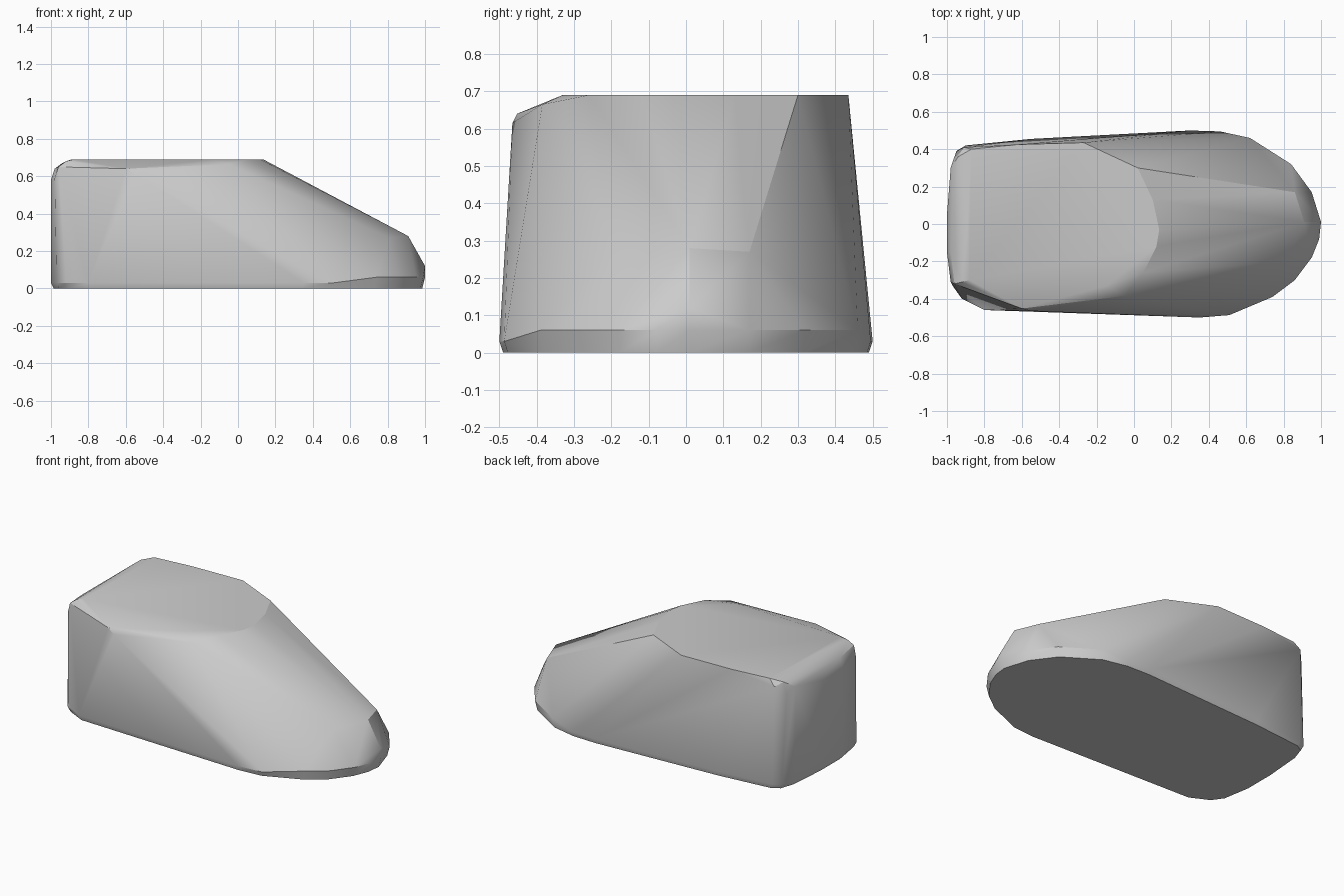
import bpy
import bmesh
import math

cube = bpy.data.objects.get("Cube")
if cube:
    bpy.data.objects.remove(cube, do_unlink=True)

grey = bpy.data.materials.new("plain grey")
grey.use_nodes = True
colour = (0.6, 0.6, 0.6, 1.0)
grey.diffuse_color = colour
grey.node_tree.nodes["Principled BSDF"].inputs["Base Color"].default_value = colour

# Plan outline of the base, anticlockwise from the rear right corner
base_outline = [
    (-0.97, -0.33), (-0.92, -0.40), (-0.8, -0.46), (0.35, -0.5), (0.51, -0.487),
    (0.74, -0.39), (0.86, -0.3), (0.95, -0.18), (0.99, -0.08), (1.0, 0.01),
    (0.95, 0.17), (0.84, 0.32), (0.62, 0.46), (0.46, 0.495), (0.3, 0.5),
    (-0.55, 0.455), (-0.9, 0.42), (-0.95, 0.39), (-0.98, 0.3), (-1.0, 0.05), (-1.0, -0.15),
]
# Flat roof with its pointed front end
roof_outline = [
    (-0.88, -0.3), (-0.15, -0.33), (0.05, -0.26), (0.12, -0.12), (0.135, -0.03),
    (0.1, 0.13), (0.02, 0.3), (-0.27, 0.435), (-0.62, 0.425), (-0.87, 0.4), (-0.89, 0.0),
]
# Rounded shoulders along the right edge and the rear of the roof
shoulders = [
    (-0.05, -0.385, 0.665), (-0.6, -0.452, 0.64), (-0.55, -0.465, 0.615),
    (-0.92, -0.31, 0.68), (-0.96, -0.32, 0.65), (-0.98, -0.31, 0.59),
    (-0.94, 0.36, 0.67), (-0.91, 0.41, 0.65), (-0.96, 0.36, 0.6),
    (-0.98, 0.3, 0.63), (-0.98, -0.15, 0.64), (-1.0, -0.15, 0.58), (-1.0, 0.05, 0.58),
]
# Blunt nose where the front slope ends
nose = [(0.91, 0.01, 0.28), (0.81, -0.2, 0.27), (0.86, 0.17, 0.27), (1.0, 0.01, 0.12)]

points = list(shoulders) + nose
points += [(x, y, 0.69) for x, y in roof_outline]
points += [(x * 0.985, y * 0.98, 0.0) for x, y in base_outline]
points += [(x, y, 0.03 if x < 0.6 else 0.06) for x, y in base_outline]

# The body is the skin stretched round those outlines
mesh = bpy.data.meshes.new("body")
bm = bmesh.new()
for p in points:
    bm.verts.new(p)
hull = bmesh.ops.convex_hull(bm, input=bm.verts[:])
loose = {g for g in hull["geom_interior"] + hull["geom_unused"]
         if isinstance(g, bmesh.types.BMVert)}
bmesh.ops.delete(bm, geom=list(loose), context="VERTS")
bmesh.ops.dissolve_limit(bm, angle_limit=math.radians(1), verts=bm.verts[:], edges=bm.edges[:])
bmesh.ops.recalc_face_normals(bm, faces=bm.faces[:])
bm.to_mesh(mesh)
bm.free()

body = bpy.data.objects.new("body", mesh)
mesh.materials.append(grey)
bpy.context.collection.objects.link(body)
bpy.ops.object.select_all(action="DESELECT")
body.select_set(True)
bpy.context.view_layer.objects.active = body
bpy.ops.object.shade_smooth_by_angle(angle=math.radians(28))
